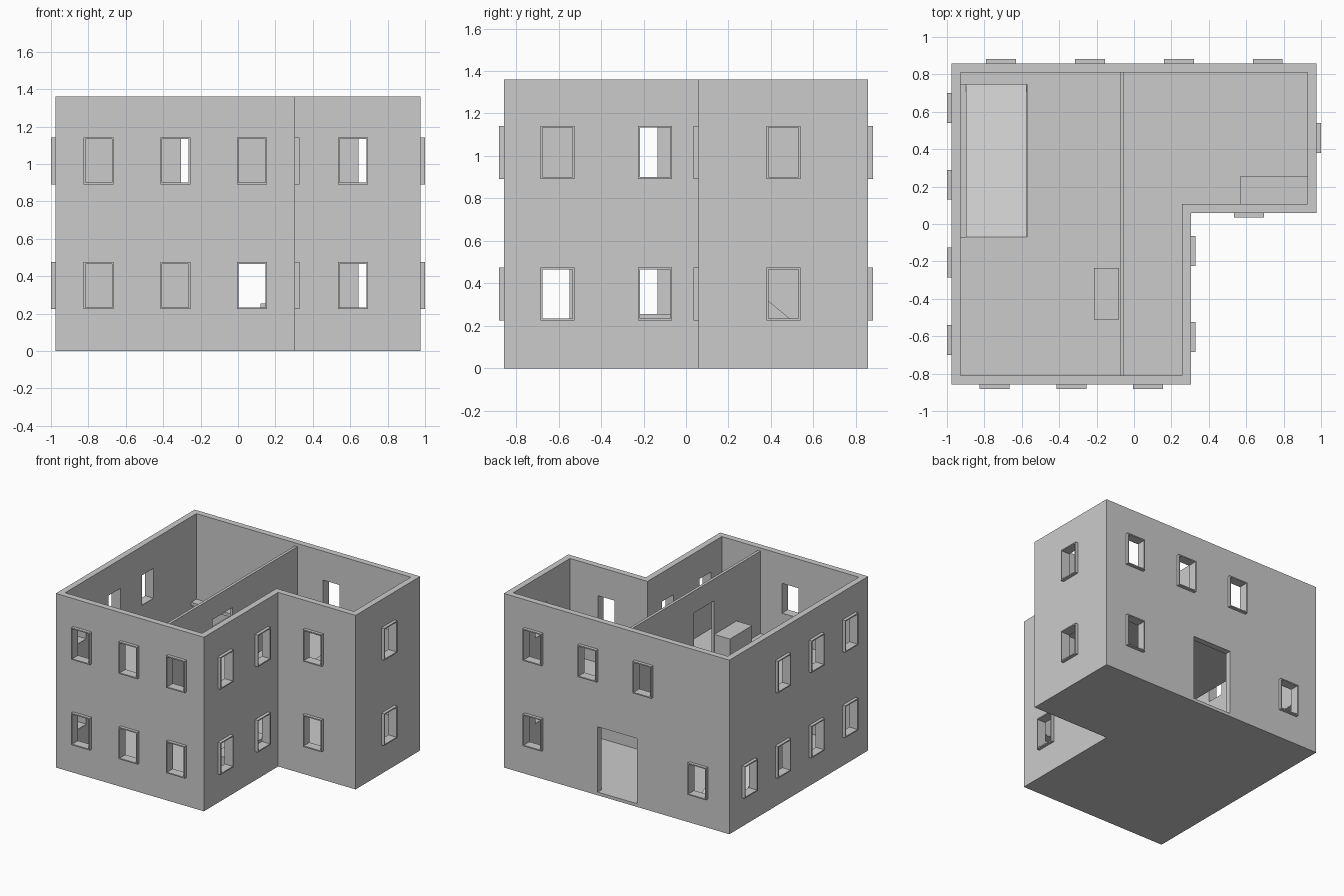
import bpy, bmesh

if "Cube" in bpy.data.objects:
    bpy.data.objects.remove(bpy.data.objects["Cube"])

grey = bpy.data.materials.new("plaster_grey")
grey.diffuse_color = (0.6, 0.6, 0.6, 1)
grey.use_nodes = True
grey.node_tree.nodes["Principled BSDF"].inputs["Base Color"].default_value = grey.diffuse_color


def make(name, bm):
    bmesh.ops.recalc_face_normals(bm, faces=bm.faces)
    mesh = bpy.data.meshes.new(name)
    bm.to_mesh(mesh)
    bm.free()
    mesh.materials.append(grey)
    obj = bpy.data.objects.new(name, mesh)
    bpy.context.collection.objects.link(obj)
    return obj


def add_prism(bm, pts, lo, hi, axis="z"):
    """Extrude a flat outline along z (outline in xy) or x (outline in yz)."""
    place = (lambda p, h: (p[0], p[1], h)) if axis == "z" else (lambda p, h: (h, p[0], p[1]))
    face = bm.faces.new([bm.verts.new(place(p, lo)) for p in pts])
    new = bmesh.ops.extrude_face_region(bm, geom=[face])["geom"]
    shift = (0, 0, hi - lo) if axis == "z" else (hi - lo, 0, 0)
    bmesh.ops.translate(bm, vec=shift, verts=[v for v in new if isinstance(v, bmesh.types.BMVert)])


def add_box(bm, x0, x1, y0, y1, z0, z1):
    add_prism(bm, [(x0, y0), (x1, y0), (x1, y1), (x0, y1)], z0, z1)


def box(name, *size):
    bm = bmesh.new()
    add_box(bm, *size)
    return make(name, bm)


def cut(obj, cutter):
    mod = obj.modifiers.new("cut", "BOOLEAN")
    mod.operation, mod.solver, mod.object = "DIFFERENCE", "EXACT", cutter
    bpy.context.view_layer.objects.active = obj
    bpy.ops.object.modifier_apply(modifier=mod.name)
    bpy.data.objects.remove(cutter)


X, Y, T = 0.975, 0.857, 0.048          # wall half sizes and thickness
NX, NY = 0.305, 0.06                   # inner corner of the L
FLOOR, STOREY, TOP = 0.025, 0.667, 1.36
UP = STOREY + FLOOR


def outline(t):
    return [(-X + t, -Y + t), (NX - t, -Y + t), (NX - t, NY + t),
            (X - t, NY + t), (X - t, Y - t), (-X + t, Y - t)]


# Building shell: L-shaped block with two hollow storeys
bm = bmesh.new()
add_prism(bm, outline(0), 0, TOP)
shell = make("building_shell", bm)
bm = bmesh.new()
add_prism(bm, outline(T), FLOOR, STOREY)
add_prism(bm, outline(T), UP, TOP + 0.2)
cut(shell, make("room_cutter", bm))

# Windows: (wall axis, wall plane, outward sign, centre along wall, storeys)
windows = [("y", -Y, -1, c, (0, 1)) for c in (-0.745, -0.335, 0.075)]
windows += [("y", NY, -1, 0.615, (0, 1)), ("x", X, 1, 0.46, (0, 1))]
windows += [("x", NX, 1, c, (0, 1)) for c in (-0.145, -0.605)]
windows += [("x", -X, -1, c, (0, 1)) for c in (0.21, -0.205, -0.62)]
windows += [("x", -X, -1, 0.62, (0,)), ("y", Y, 1, 0.715, (0, 1)),
            ("y", Y, 1, 0.24, (1,)), ("y", Y, 1, -0.235, (1,)), ("y", Y, 1, -0.71, (0,))]
W, H, BAR, OUT = 0.08, 0.125, 0.009, 0.024


def wall_box(bm, axis, d0, d1, a0, a1, z0, z1):
    d0, d1 = sorted((d0, d1))
    if axis == "x":
        add_box(bm, d0, d1, a0, a1, z0, z1)
    else:
        add_box(bm, a0, a1, d0, d1, z0, z1)


holes, frames = bmesh.new(), bmesh.new()
for axis, plane, sign, c, storeys in windows:
    for s in storeys:
        z = 0.35 + s * STOREY
        m = BAR / 2
        wall_box(holes, axis, plane + sign * 0.05, plane - sign * 0.1,
                 c - W + m, c + W - m, z - H + m, z + H - m)
        d0, d1 = plane + sign * OUT, plane - sign * (T - 0.001)
        for k in (-1, 1):               # two jambs, then sill and head
            a = sorted((c + k * W, c + k * (W - BAR)))
            wall_box(frames, axis, d0, d1, *a, z - H, z + H)
            b = sorted((z + k * H, z + k * (H - BAR)))
            wall_box(frames, axis, d0, d1, c - W + BAR, c + W - BAR, *b)
make("window_frames", frames)

# Entrance at the back and stairwell in the upper floor
add_box(holes, -0.175, 0.163, Y - 0.1, Y + 0.05, FLOOR, 0.535)
add_box(holes, -X + T, -0.572, -0.07, 0.745, STOREY - 0.02, UP + 0.02)
cut(shell, make("opening_cutter", holes))

# Stair ramp
bm = bmesh.new()
add_prism(bm, [(0.745, FLOOR), (-0.07, UP), (-0.07, FLOOR)], -0.898, -0.574, "x")
make("stair_ramp", bm)

# Upper partition wall with a doorway
bm = bmesh.new()
y0, y1, head, top = -Y + T, Y - T, 1.165, 1.335
add_prism(bm, [(y0, UP), (-0.24, UP), (-0.24, head), (0.012, head),
               (0.012, UP), (y1, UP), (y1, top), (y0, top)], -0.076, -0.054, "x")
make("upper_partition", bm)

# Furniture blocks
box("upper_cabinet", -0.215, -0.08, -0.51, -0.235, UP, 0.905)
box("wing_bench", 0.567, X - T, NY + T, 0.253, UP, 0.88)
box("ground_counter", 0.12, NX - T, -0.48, 0.0, FLOOR, 0.255)
